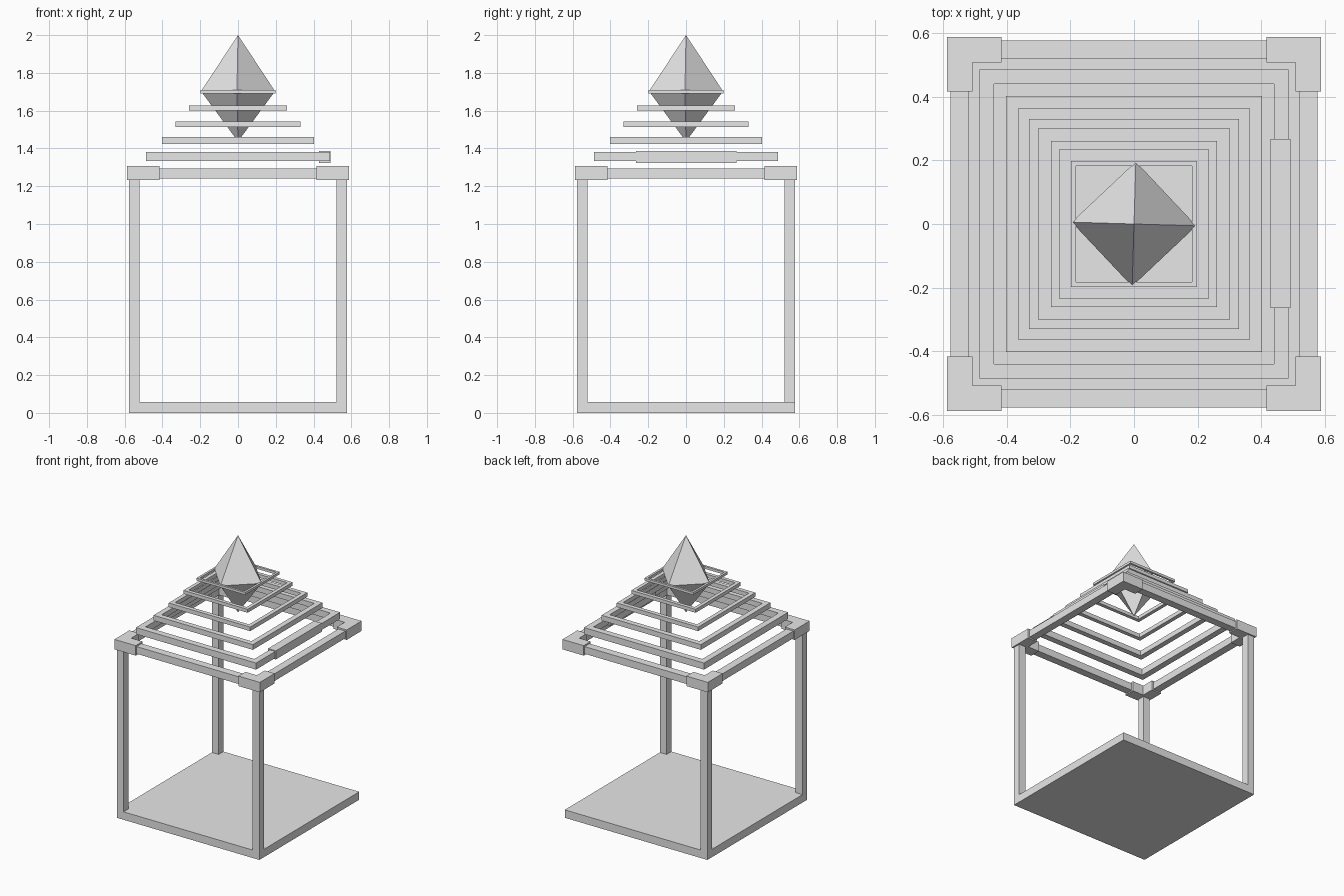
import bpy
import bmesh
import math

cube = bpy.data.objects.get("Cube")
if cube:
    bpy.data.objects.remove(cube, do_unlink=True)

# One plain grey for the whole model
grey = bpy.data.materials.new("light grey")
grey.use_nodes = True
grey.diffuse_color = (0.8, 0.8, 0.8, 1)
grey.node_tree.nodes["Principled BSDF"].inputs["Base Color"].default_value = (0.8, 0.8, 0.8, 1)


def finish(name, bm):
    bmesh.ops.recalc_face_normals(bm, faces=bm.faces[:])
    mesh = bpy.data.meshes.new(name)
    bm.to_mesh(mesh)
    bm.free()
    mesh.materials.append(grey)
    obj = bpy.data.objects.new(name, mesh)
    bpy.context.collection.objects.link(obj)
    return obj


def extrude_outline(name, points, z0, z1):
    """Solid made by raising a flat outline from z0 to z1."""
    bm = bmesh.new()
    face = bm.faces.new([bm.verts.new((x, y, z0)) for x, y in points])
    new = bmesh.ops.extrude_face_region(bm, geom=[face])["geom"]
    verts = [v for v in new if isinstance(v, bmesh.types.BMVert)]
    bmesh.ops.translate(bm, verts=verts, vec=(0, 0, z1 - z0))
    return finish(name, bm)


def box(name, x0, x1, y0, y1, z0, z1):
    return extrude_outline(name, [(x0, y0), (x1, y0), (x1, y1), (x0, y1)], z0, z1)


def square_ring(name, outer, inner, z0, z1):
    """Square frame made of four mitred sides."""
    bm = bmesh.new()
    signs = [(-1, -1), (1, -1), (1, 1), (-1, 1)]
    loops = [[bm.verts.new((sx * r, sy * r, z)) for r, z in
              ((outer, z0), (outer, z1), (inner, z1), (inner, z0))] for sx, sy in signs]
    for i in range(4):
        a, b = loops[i], loops[(i + 1) % 4]
        for j in range(4):
            k = (j + 1) % 4
            bm.faces.new((a[j], b[j], b[k], a[k]))
    return finish(name, bm)


# Floor slab
box("floor_slab", -0.577, 0.577, -0.577, 0.577, 0, 0.058)

# Three posts; the back corner on the +x side stands open
for name, sx, sy in (("front_right_post", -1, -1), ("front_left_post", 1, -1),
                     ("back_right_post", -1, 1)):
    xs = sorted((sx * 0.522, sx * 0.577))
    ys = sorted((sy * 0.522, sy * 0.577))
    box(name, *xs, *ys, 0.058, 1.242)

# Stepped roof of floating square frames: outer, inner, bottom, top
rings = [(0.577, 0.52, 1.242, 1.295), (0.486, 0.44, 1.333, 1.381),
         (0.402, 0.363, 1.423, 1.461), (0.33, 0.30, 1.513, 1.543),
         (0.26, 0.234, 1.602, 1.627), (0.198, 0.182, 1.692, 1.71)]
for i, ring in enumerate(rings, 1):
    square_ring(f"roof_frame_{i}", *ring)

# L-shaped brackets wrapping the corners of the lowest frame
a, b, c = 0.588, 0.508, 0.416
for name, sx, sy in (("front_right", -1, -1), ("front_left", 1, -1),
                     ("back_right", -1, 1), ("back_left", 1, 1)):
    outline = [(a, a), (c, a), (c, b), (b, b), (b, c), (a, c)]
    extrude_outline(name + "_bracket", [(sx * x, sy * y) for x, y in outline], 1.233, 1.306)

# Sleeve around the +x side of the second frame
box("frame_sleeve", 0.428, 0.491, -0.264, 0.267, 1.324, 1.387)

# Floating crystal: two four-sided pyramids sharing a waist
bm = bmesh.new()
waist = []
for i in range(4):
    angle = math.radians(-1.7 + 90 * i)
    waist.append(bm.verts.new((0.196 * math.cos(angle), 0.196 * math.sin(angle), 1.703)))
for tip in (bm.verts.new((0, 0, 2.0)), bm.verts.new((0, 0, 1.437))):
    for i in range(4):
        bm.faces.new((waist[i], waist[(i + 1) % 4], tip))
finish("crystal", bm)
